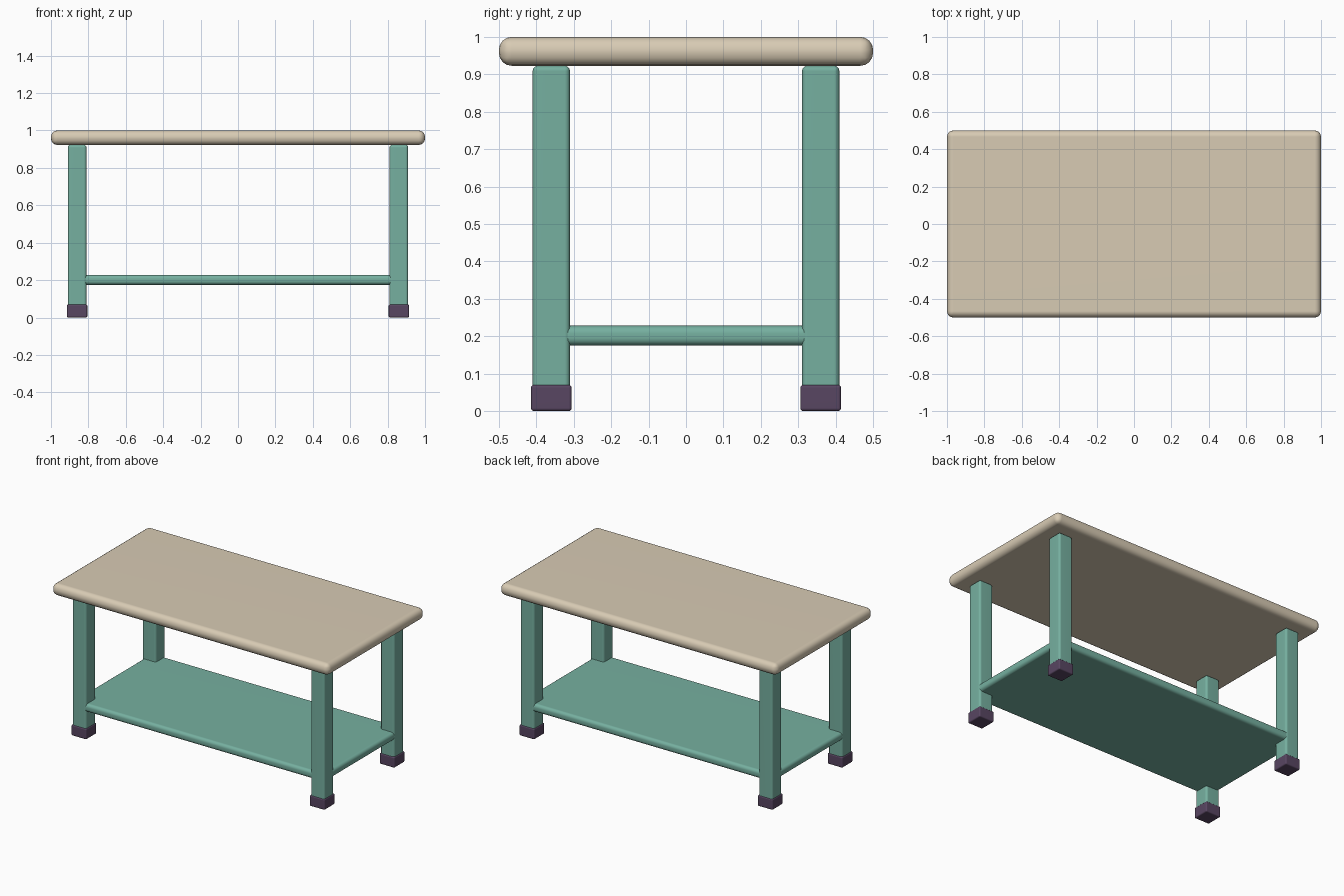
import bpy
import bmesh
import math

if "Cube" in bpy.data.objects:
    bpy.data.objects.remove(bpy.data.objects["Cube"], do_unlink=True)


def make_material(name, rgb):
    mat = bpy.data.materials.new(name)
    mat.use_nodes = True
    mat.diffuse_color = (*rgb, 1)
    mat.node_tree.nodes["Principled BSDF"].inputs["Base Color"].default_value = (*rgb, 1)
    return mat


def rounded_box(name, size, centre, bevel, segments, mat):
    """Box with rounded edges, smooth shaded across the rounding."""
    mesh = bpy.data.meshes.new(name)
    bm = bmesh.new()
    bmesh.ops.create_cube(bm, size=1)
    bmesh.ops.scale(bm, vec=size, verts=bm.verts)
    bmesh.ops.bevel(bm, geom=bm.edges[:], offset=bevel, segments=segments,
                    profile=0.5, affect='EDGES')
    bm.to_mesh(mesh)
    bm.free()
    mesh.materials.append(mat)
    obj = bpy.data.objects.new(name, mesh)
    obj.location = centre
    bpy.context.collection.objects.link(obj)
    bpy.ops.object.select_all(action='DESELECT')
    obj.select_set(True)
    bpy.context.view_layer.objects.active = obj
    bpy.ops.object.shade_smooth_by_angle(angle=math.radians(40))
    # Keep the large flat faces evenly shaded
    mod = obj.modifiers.new("Weighted normals", 'WEIGHTED_NORMAL')
    mod.keep_sharp = True
    return obj


beige = make_material("beige top", (0.687, 0.597, 0.456))
teal = make_material("teal paint", (0.181, 0.434, 0.352))
plum = make_material("dark plum rubber", (0.098, 0.061, 0.122))

# Thick rounded tabletop and the lower shelf
rounded_box("tabletop", (2, 1, 0.077), (0, 0, 0.9615), 0.034, 4, beige)
rounded_box("lower_shelf", (1.815, 0.815, 0.053), (0, 0, 0.2015), 0.02, 4, teal)

# Four legs, each with a rubber foot
for depth, y in (("front", -0.36), ("back", 0.36)):
    for side, x in (("right", -0.86), ("left", 0.86)):
        rounded_box(f"{depth}_{side}_leg", (0.1, 0.1, 0.883), (x, y, 0.4815),
                    0.014, 3, teal)
        rounded_box(f"{depth}_{side}_foot", (0.109, 0.109, 0.07), (x, y, 0.035),
                    0.008, 3, plum)
